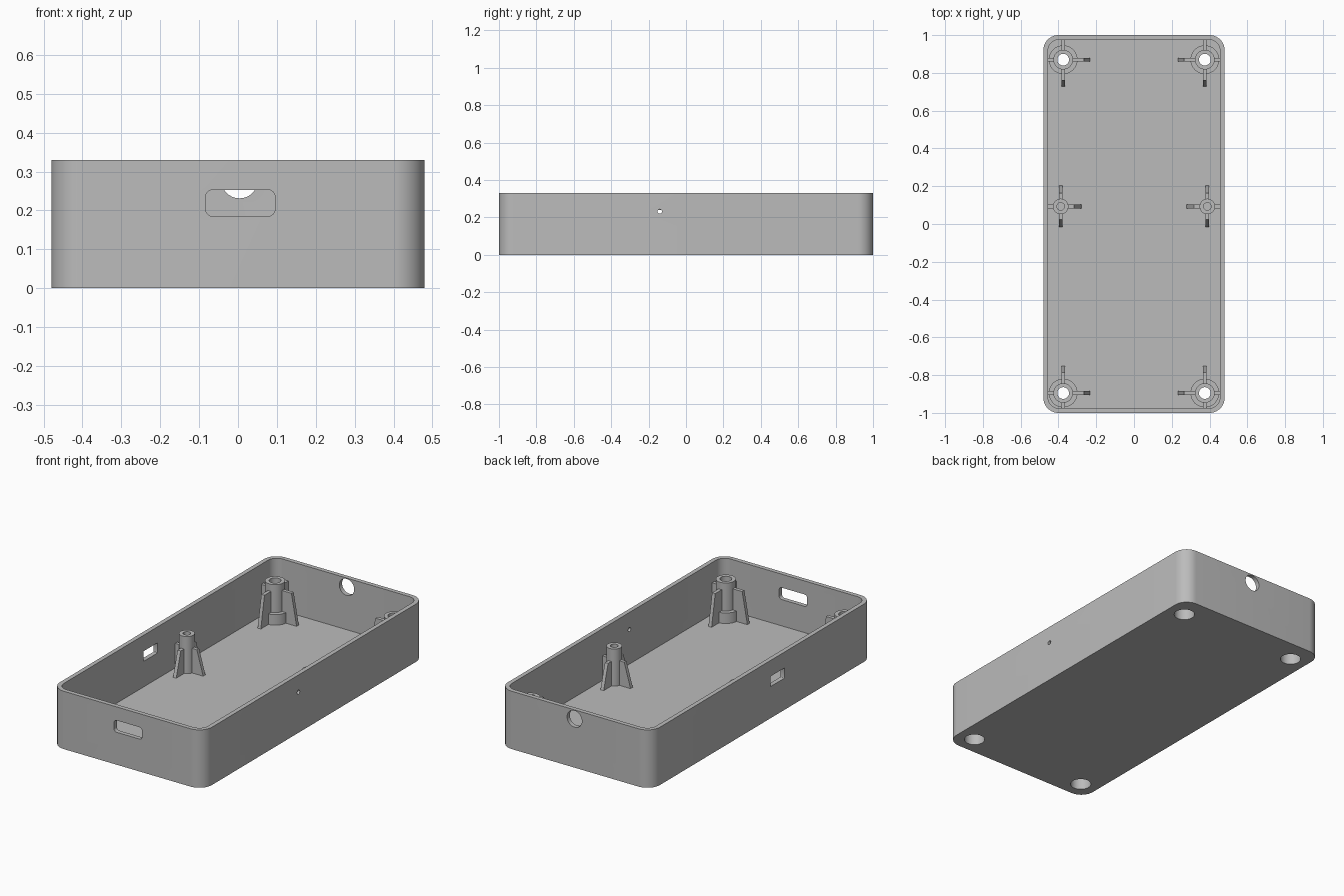
import bpy, bmesh, math
from mathutils import Matrix, Vector

if "Cube" in bpy.data.objects:
    bpy.data.objects.remove(bpy.data.objects["Cube"])

HX, HY, H = 0.48, 1.0, 0.33      # half width, half length, height
WALL, FLOOR = 0.025, 0.035
SEG = 40

grey = bpy.data.materials.new("plain grey")
grey.use_nodes = True
colour = (0.5, 0.5, 0.5, 1)
grey.diffuse_color = colour
grey.node_tree.nodes["Principled BSDF"].inputs["Base Color"].default_value = colour


def make_object(name, bm):
    bmesh.ops.recalc_face_normals(bm, faces=bm.faces)
    mesh = bpy.data.meshes.new(name)
    bm.to_mesh(mesh)
    bm.free()
    mesh.materials.append(grey)
    obj = bpy.data.objects.new(name, mesh)
    bpy.context.collection.objects.link(obj)
    return obj


def activate(obj):
    bpy.ops.object.select_all(action='DESELECT')
    obj.select_set(True)
    bpy.context.view_layer.objects.active = obj


def smooth(obj):
    activate(obj)
    bpy.ops.object.shade_smooth_by_angle(angle=math.radians(30))


def rounded_rect(cu, cv, hu, hv, r, steps=12):
    """Outline of a rounded rectangle; a circle when r equals both halves."""
    pts = []
    for k, (su, sv) in enumerate(((1, 1), (-1, 1), (-1, -1), (1, -1))):
        for i in range(steps):
            a = math.pi / 2 * (k + i / (steps - 1))
            pts.append((cu + su * (hu - r) + r * math.cos(a),
                        cv + sv * (hv - r) + r * math.sin(a)))
    return pts


def add_prism(bm, outline, lo, hi, place):
    """Extrude a flat outline from lo to hi; place maps (u, v, w) to a point."""
    face = bm.faces.new([bm.verts.new(place(u, v, lo)) for u, v in outline])
    shift = Vector(place(0, 0, hi)) - Vector(place(0, 0, lo))
    ext = bmesh.ops.extrude_face_region(bm, geom=[face], use_keep_orig=True)
    new = [g for g in ext["geom"] if isinstance(g, bmesh.types.BMVert)]
    bmesh.ops.translate(bm, verts=new, vec=shift)


def prism(name, outline, lo, hi, axis="z"):
    place = {"z": lambda u, v, w: (u, v, w),
             "y": lambda u, v, w: (u, w, v),
             "x": lambda u, v, w: (w, u, v)}[axis]
    bm = bmesh.new()
    add_prism(bm, outline, lo, hi, place)
    bmesh.ops.remove_doubles(bm, verts=bm.verts, dist=1e-5)
    return make_object(name, bm)


def disc(u, v, r, n=SEG):
    return [(u + r * math.cos(2 * math.pi * i / n),
             v + r * math.sin(2 * math.pi * i / n)) for i in range(n)]


# Screw positions
CORNERS = [(sx * 0.375, y) for sx in (-1, 1) for y in (0.87, -0.895)]
MIDDLES = [(sx * 0.388, 0.093) for sx in (-1, 1)]

# Case: rounded block, hollowed out and pierced
case = prism("case", rounded_rect(0, 0, HX, HY, 0.08), 0, H)
cutters = [
    prism("cavity", rounded_rect(0, 0, HX - WALL, HY - WALL, 0.055), FLOOR, H + 0.1),
    prism("front_slot", rounded_rect(0.006, 0.219, 0.089, 0.034, 0.018), -1.1, -0.9, "y"),
    prism("back_round_hole", disc(0.004, 0.278, 0.047), 0.9, 1.1, "y"),
    prism("small_side_hole", disc(-0.14, 0.232, 0.012, 16), 0.4, 0.6, "x"),
    prism("side_window", rounded_rect(-0.14, 0.21, 0.063, 0.029, 0.004, 4), -0.6, -0.4, "x"),
]
cutters += [prism("screw_bore", disc(x, y, 0.055), -0.1, 0.1) for x, y in CORNERS]
for cutter in cutters:
    mod = case.modifiers.new("cut", 'BOOLEAN')
    mod.operation, mod.solver, mod.object = 'DIFFERENCE', 'EXACT', cutter
    activate(case)
    bpy.ops.object.modifier_apply(modifier=mod.name)
    bpy.data.objects.remove(cutter)
smooth(case)


def post(name, x, y, profile, fin, reach, top, foot):
    """Hollow turned post with four fins; fins meeting a wall stop inside it."""
    bm = bmesh.new()
    rings = [[bm.verts.new((u, v, z)) for u, v in disc(0, 0, r)] for r, z in profile]
    for a, b in zip(rings, rings[1:] + rings[:1]):
        for i in range(SEG):
            j = (i + 1) % SEG
            bm.faces.new((a[i], a[j], b[j], b[i]))
    for k in range(4):
        turn = Matrix.Rotation(k * math.pi / 2, 3, 'Z')
        out = turn @ Vector((1, 0, 0))
        gap = (HX - out.x * x) if abs(out.x) > 0.5 else (HY - out.y * y)
        if gap < foot + WALL:
            end = gap - WALL / 2
            edge = [(end, top), (end, FLOOR)]
        else:
            edge = [(reach, top), (foot, FLOOR)]
        add_prism(bm, fin + edge, -0.01, 0.01,
                  lambda u, v, w: turn @ Vector((u, w, v)))
    bmesh.ops.translate(bm, verts=bm.verts, vec=(x, y, 0))
    smooth(make_object(name, bm))


# Corner posts: wide foot around the screw head, narrower sleeve above
corner_profile = [(0.055, FLOOR), (0.055, 0.07), (0.031, 0.07), (0.031, 0.255),
                  (0.052, 0.255), (0.052, 0.095), (0.076, 0.095), (0.076, FLOOR)]
corner_fin = [(0.065, FLOOR), (0.065, 0.08), (0.042, 0.08), (0.042, 0.215)]
for x, y in CORNERS:
    post("corner_post", x, y, corner_profile, corner_fin, 0.11, 0.215, 0.143)

# Middle posts: slim sleeves
middle_profile = [(0.02, FLOOR), (0.02, 0.247), (0.041, 0.247), (0.041, FLOOR)]
middle_fin = [(0.03, FLOOR), (0.03, 0.175)]
for x, y in MIDDLES:
    post("middle_post", x, y, middle_profile, middle_fin, 0.07, 0.175, 0.11)
